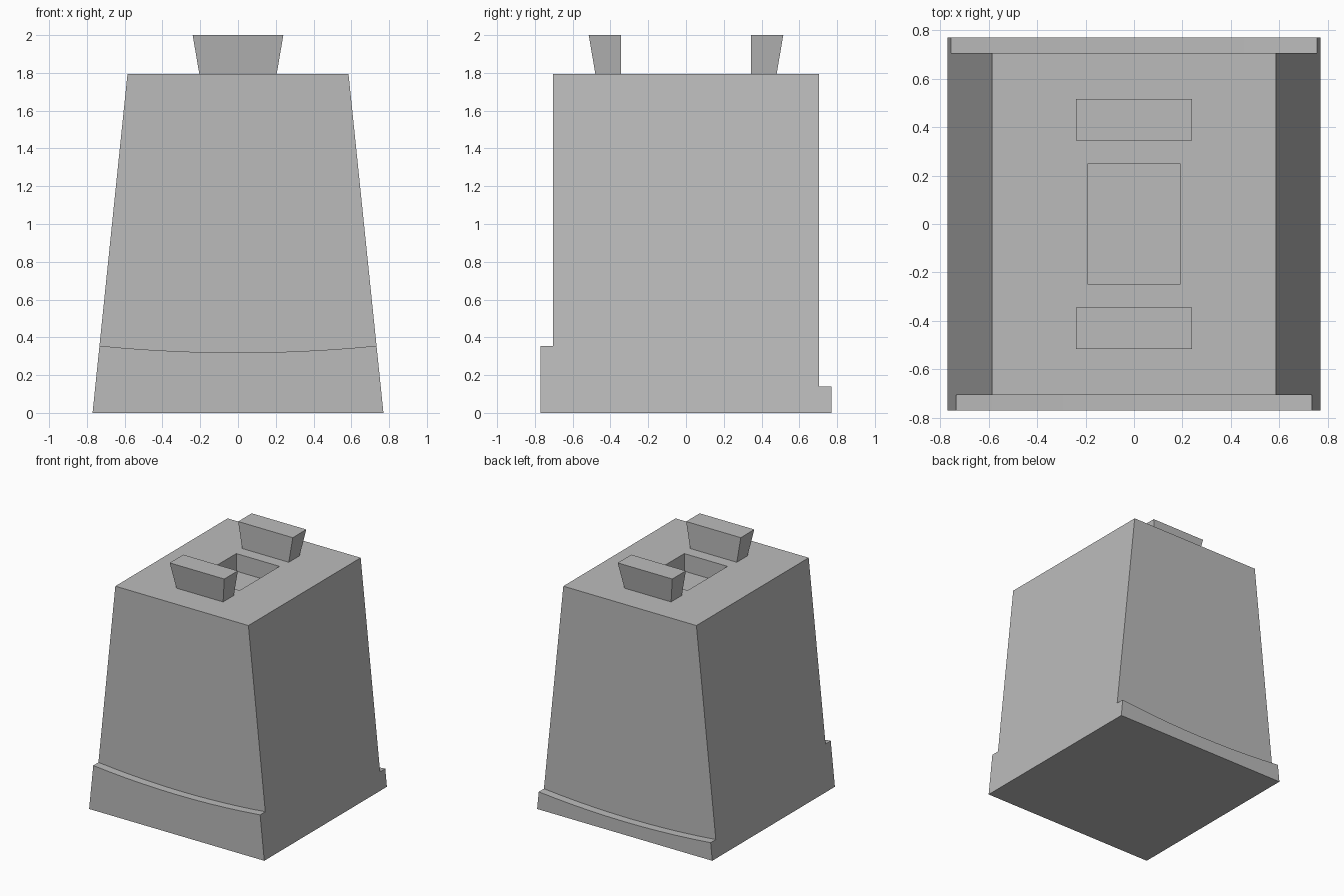
import bpy
import bmesh

cube = bpy.data.objects.get("Cube")
if cube:
    bpy.data.objects.remove(cube, do_unlink=True)

GREY = (0.5, 0.5, 0.5, 1)
material = bpy.data.materials.new("plain grey")
material.use_nodes = True
material.diffuse_color = GREY
material.node_tree.nodes["Principled BSDF"].inputs["Base Color"].default_value = GREY

BASE, SHOULDER, TOP = 0.77, 0.585, 1.795
DEPTH = 0.705


def half_width(z):
    return BASE + (SHOULDER - BASE) * z / TOP


def finish(name, bm):
    bmesh.ops.recalc_face_normals(bm, faces=bm.faces)
    mesh = bpy.data.meshes.new(name)
    bm.to_mesh(mesh)
    bm.free()
    mesh.materials.append(material)
    obj = bpy.data.objects.new(name, mesh)
    bpy.context.collection.objects.link(obj)
    return obj


def prism(profile, y0, y1):
    """Extrude an x-z profile from y0 to y1."""
    bm = bmesh.new()
    face = bm.faces.new([bm.verts.new((x, y0, z)) for x, z in profile])
    made = bmesh.ops.extrude_face_region(bm, geom=[face], use_keep_orig=True)["geom"]
    moved = [v for v in made if isinstance(v, bmesh.types.BMVert)]
    bmesh.ops.translate(bm, verts=moved, vec=(0, y1 - y0, 0))
    bmesh.ops.recalc_face_normals(bm, faces=bm.faces)
    return bm


# Tapered body with a rectangular pocket sunk into its top
bm = prism([(-BASE, 0), (BASE, 0), (SHOULDER, TOP), (-SHOULDER, TOP)], -DEPTH, DEPTH)
top = max(bm.faces, key=lambda f: f.calc_center_median().z)
bmesh.ops.inset_individual(bm, faces=[top], thickness=0.2)
for v in top.verts:
    v.co.x = 0.19 if v.co.x > 0 else -0.19
    v.co.y = 0.25 if v.co.y > 0 else -0.25
floor = bmesh.ops.extrude_discrete_faces(bm, faces=[top])["faces"][0]
bmesh.ops.translate(bm, verts=floor.verts, vec=(0, 0, -0.14))
finish("body", bm)


# Projecting foot ledges with sagging upper edges
def ledge(name, side, edge_z, sag, steps=10):
    w = half_width(edge_z)
    arc = []
    for i in range(steps + 1):
        t = 1 - 2 * i / steps
        arc.append((w * t, edge_z - sag * (1 - t * t)))
    finish(name, prism([(-BASE, 0), (BASE, 0)] + arc, side * DEPTH, side * BASE))


ledge("front_ledge", -1, 0.355, 0.036)
ledge("back_ledge", 1, 0.14, 0.036)


# Flared lugs on top, upright on their inner faces
def lug(name, side):
    bm = bmesh.new()
    rings = []
    for z, x, outer in ((TOP, 0.205, 0.48), (2.0, 0.24, 0.515)):
        rings.append([bm.verts.new((px, side * py, z)) for px, py in
                      ((-x, 0.345), (x, 0.345), (x, outer), (-x, outer))])
    low, high = rings
    bm.faces.new(low)
    bm.faces.new(high)
    for i in range(4):
        j = (i + 1) % 4
        bm.faces.new((low[i], low[j], high[j], high[i]))
    finish(name, bm)


lug("front_lug", -1)
lug("back_lug", 1)
